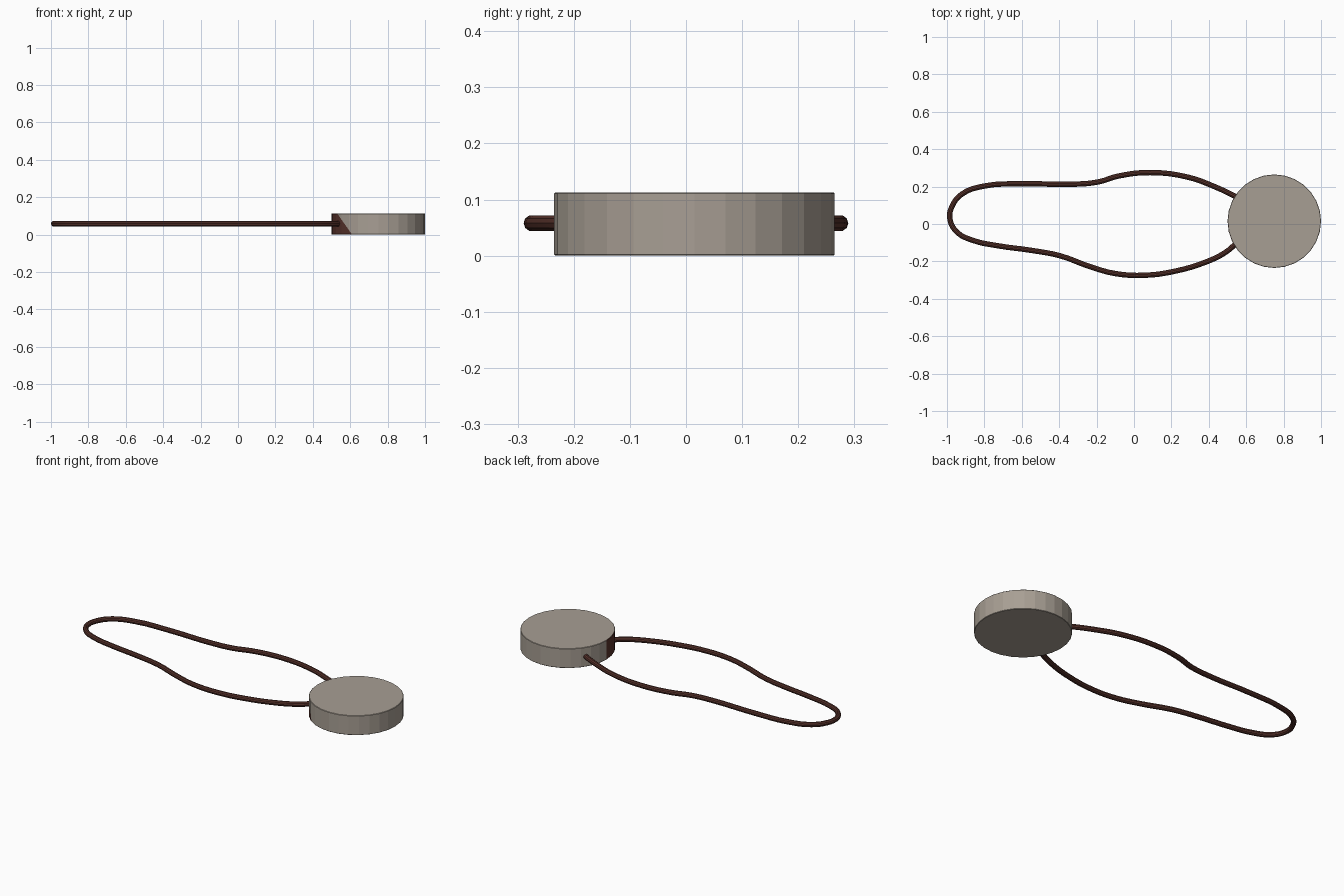
import bpy, bmesh, math
from mathutils import Vector

if "Cube" in bpy.data.objects:
    bpy.data.objects.remove(bpy.data.objects["Cube"])


def material(name, rgb):
    m = bpy.data.materials.new(name)
    m.diffuse_color = (*rgb, 1)
    m.use_nodes = True
    m.node_tree.nodes["Principled BSDF"].inputs["Base Color"].default_value = m.diffuse_color
    return m


stone = material("warm grey", (0.39, 0.345, 0.295))
leather = material("dark brown", (0.095, 0.032, 0.024))
CX, CY, R, H = 0.75, 0.015, 0.25, 0.113

# Pendant disc with a slightly eased rim
bm = bmesh.new()
bmesh.ops.create_cone(bm, cap_ends=True, segments=28, radius1=R, radius2=R, depth=H)
bmesh.ops.translate(bm, verts=bm.verts, vec=(CX, CY, H / 2))
rim = [e for e in bm.edges if abs(e.verts[0].co.z - e.verts[1].co.z) < 1e-5]
bmesh.ops.bevel(bm, geom=rim, offset=0.002, segments=1, affect='EDGES')

# Brown patch on the side: cut along a slanted line, then colour by position
cut_point = Vector((0.53, 0, H))
cut_normal = Vector((H, 0, 0.08)).normalized()
side = [f for f in bm.faces if abs(f.normal.z) < 0.9 and f.calc_center_median().y < CY]
geom = side + list({e for f in side for e in f.edges}) + list({v for f in side for v in f.verts})
bmesh.ops.bisect_plane(bm, geom=geom, plane_co=cut_point, plane_no=cut_normal)
for f in bm.faces:
    c = f.calc_center_median()
    if abs(f.normal.z) < 0.9 and c.y < CY and (c - cut_point).dot(cut_normal) < 0:
        f.material_index = 1
mesh = bpy.data.meshes.new("pendant_disc")
bm.to_mesh(mesh)
bm.free()
disc = bpy.data.objects.new("pendant_disc", mesh)
bpy.context.collection.objects.link(disc)
mesh.materials.append(stone)
mesh.materials.append(leather)

# Cord loop lying flat, both ends sunk in the disc
path = [(0.57, 0.13), (0.54, 0.148), (0.43, 0.2), (0.29, 0.25), (0.085, 0.275),
        (-0.085, 0.256), (-0.19, 0.225), (-0.315, 0.213), (-0.6, 0.215),
        (-0.8, 0.203), (-0.92, 0.16), (-0.975, 0.09), (-0.984, 0.025),
        (-0.947, -0.043), (-0.866, -0.086), (-0.717, -0.118), (-0.556, -0.14),
        (-0.395, -0.17), (-0.235, -0.228), (-0.1, -0.265), (0.06, -0.274),
        (0.22, -0.252), (0.38, -0.205), (0.487, -0.153), (0.55, -0.1), (0.58, -0.07)]
curve = bpy.data.curves.new("cord", 'CURVE')
curve.dimensions = '3D'
curve.bevel_depth = 0.0143
curve.bevel_resolution = 3
curve.resolution_u = 4
curve.use_fill_caps = True
sp = curve.splines.new('BEZIER')
sp.bezier_points.add(len(path) - 1)
for p, (x, y) in zip(sp.bezier_points, path):
    p.co = (x, y, 0.058)
    p.handle_left_type = p.handle_right_type = 'AUTO'
curve.materials.append(leather)
cord = bpy.data.objects.new("cord", curve)
bpy.context.collection.objects.link(cord)
bpy.context.view_layer.objects.active = cord
cord.select_set(True)
bpy.ops.object.convert(target='MESH')
bpy.ops.object.shade_smooth_by_angle()
